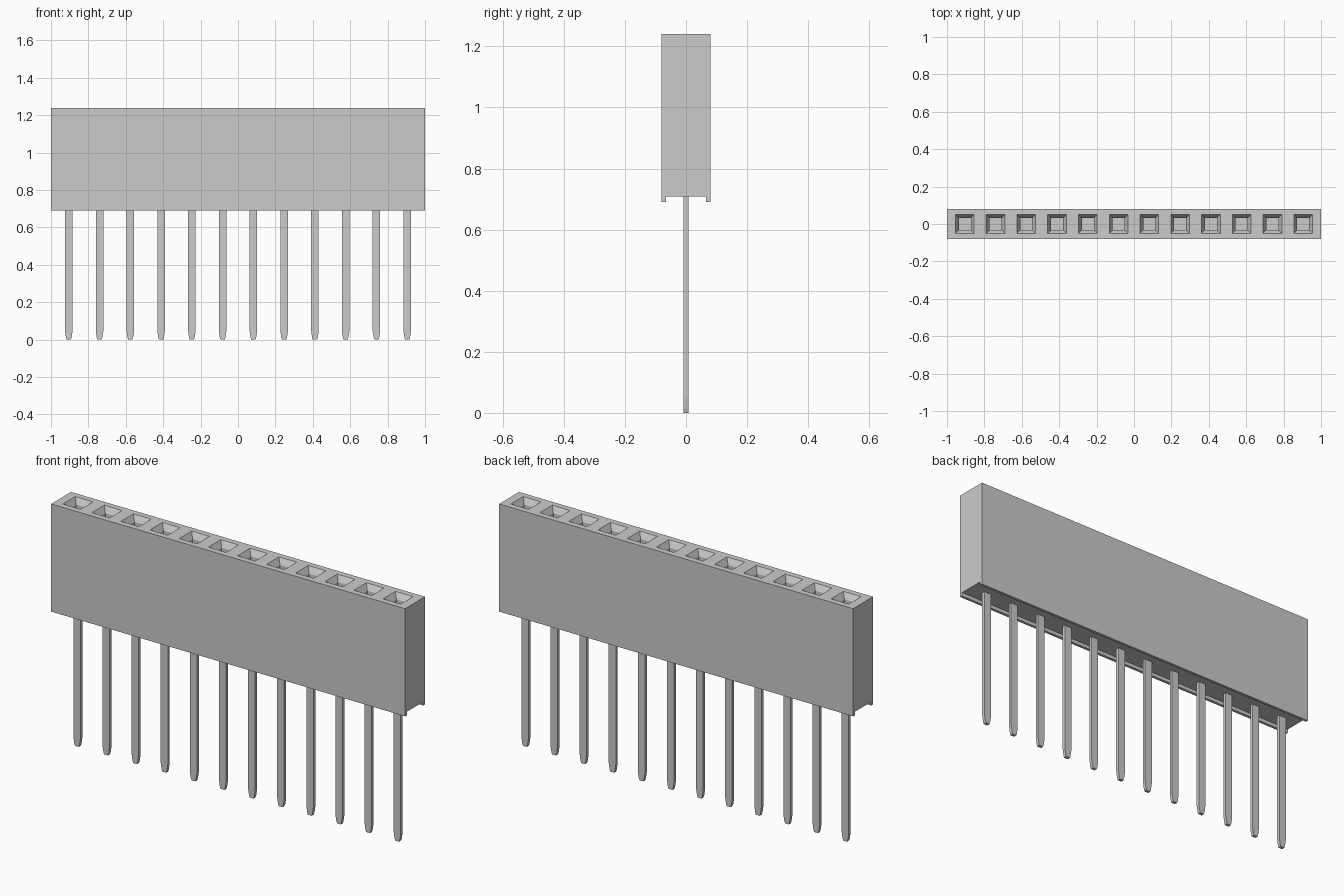
import bpy
import bmesh

cube = bpy.data.objects.get("Cube")
if cube:
    bpy.data.objects.remove(cube, do_unlink=True)

COUNT = 12
PITCH = 0.1645
TOP = 1.24
centres = [(i - (COUNT - 1) / 2) * PITCH for i in range(COUNT)]

grey = bpy.data.materials.new("plain grey")
grey.use_nodes = True
colour = (0.6, 0.6, 0.6, 1)
grey.diffuse_color = colour
grey.node_tree.nodes["Principled BSDF"].inputs["Base Color"].default_value = colour


def finish(name, bm):
    """Turn a bmesh into a named grey object."""
    bmesh.ops.recalc_face_normals(bm, faces=bm.faces)
    mesh = bpy.data.meshes.new(name)
    bm.to_mesh(mesh)
    bm.free()
    mesh.materials.append(grey)
    obj = bpy.data.objects.new(name, mesh)
    bpy.context.collection.objects.link(obj)
    return obj


def extrude_profile(bm, points, offset):
    """Fill a closed outline and extrude it along the offset."""
    face = bm.faces.new([bm.verts.new(p) for p in points])
    new = bmesh.ops.extrude_face_region(bm, geom=[face])["geom"]
    verts = [g for g in new if isinstance(g, bmesh.types.BMVert)]
    bmesh.ops.translate(bm, verts=verts, vec=offset)


def add_funnel(bm, x, levels):
    """Loft square rings of (half width, height) into a closed solid."""
    rings = []
    for r, z in levels:
        corners = [(-r, -r), (r, -r), (r, r), (-r, r)]
        rings.append([bm.verts.new((x + dx, dy, z)) for dx, dy in corners])
    for a, b in zip(rings, rings[1:]):
        for i in range(4):
            j = (i + 1) % 4
            bm.faces.new((a[i], a[j], b[j], b[i]))
    bm.faces.new(rings[0])
    bm.faces.new(rings[-1])


# Housing: a long bar with a shallow channel underneath
half = [(0.08, TOP), (0.08, 0.69), (0.066, 0.69), (0.066, 0.708)]
outline = half + [(-y, z) for y, z in reversed(half)]
bm = bmesh.new()
extrude_profile(bm, [(-1, y, z) for y, z in outline], (2, 0, 0))
housing = finish("housing", bm)

# Sockets: tapered mouths leading into square holes
bm = bmesh.new()
for x in centres:
    add_funnel(bm, x, [(0.056, TOP + 0.01), (0.032, TOP - 0.03), (0.032, 0.8)])
cutter = finish("socket_cutter", bm)
cutter.hide_render = True

cut = housing.modifiers.new("sockets", "BOOLEAN")
cut.operation = "DIFFERENCE"
cut.solver = "EXACT"
cut.object = cutter
bpy.context.view_layer.objects.active = housing
bpy.ops.object.modifier_apply(modifier=cut.name)
bpy.data.objects.remove(cutter, do_unlink=True)

# Pins: flat blades with tapered tips
side = [(0.011, 0), (0.015, 0.012), (0.02, 0.045), (0.02, 0.72)]
blade = side + [(-x, z) for x, z in reversed(side)]
for n, cx in enumerate(centres, 1):
    bm = bmesh.new()
    extrude_profile(bm, [(cx + x, -0.008, z) for x, z in blade], (0, 0.016, 0))
    finish(f"pin_{n}", bm)
